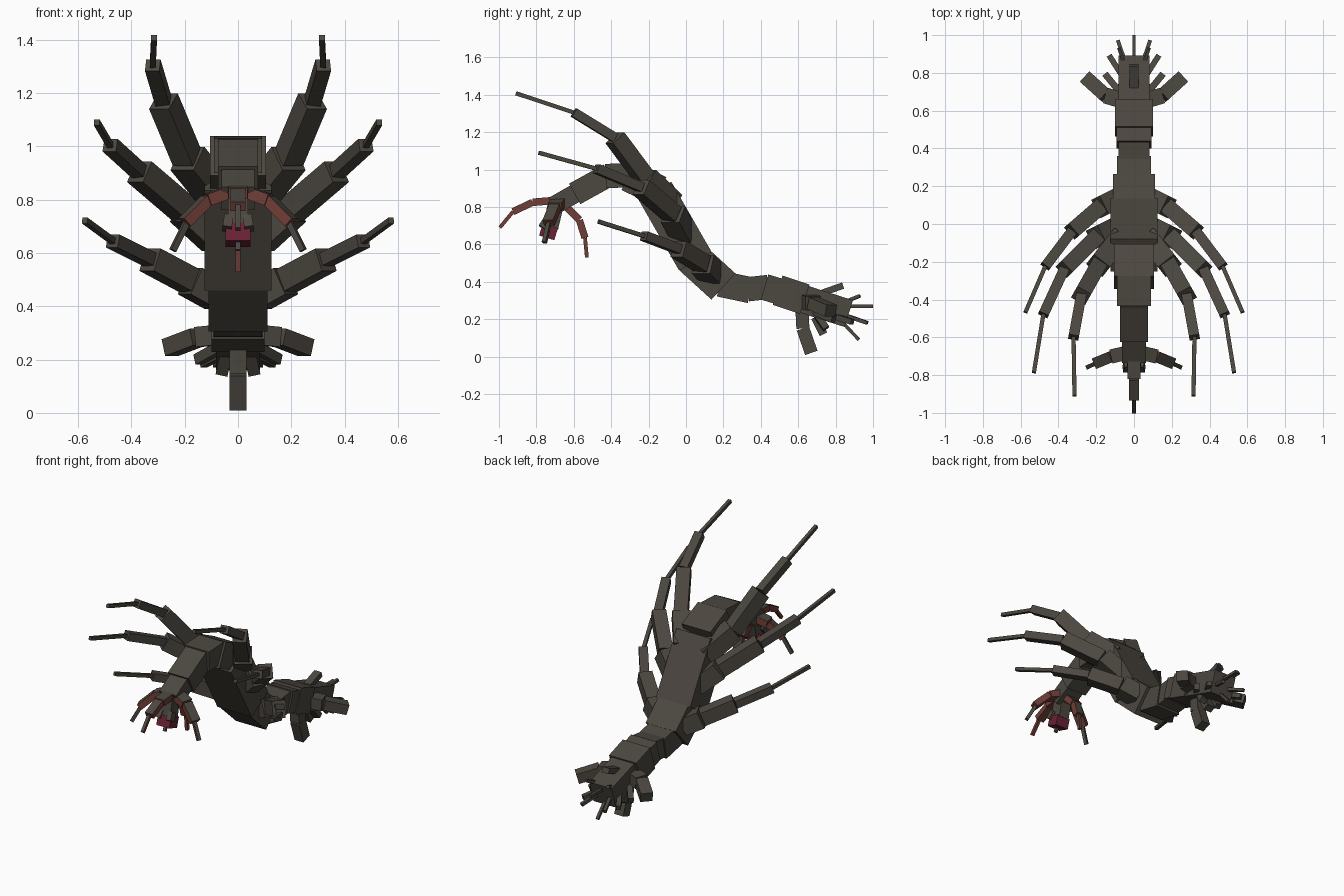
import bpy, bmesh
from mathutils import Vector, Matrix

if "Cube" in bpy.data.objects:
    bpy.data.objects.remove(bpy.data.objects["Cube"])


def material(name, rgb):
    m = bpy.data.materials.new(name)
    m.diffuse_color = (*rgb, 1)
    m.use_nodes = True
    m.node_tree.nodes["Principled BSDF"].inputs["Base Color"].default_value = m.diffuse_color
    return m


HIDE = material("grey brown hide", (0.072, 0.063, 0.051))
RED = material("rusty red flesh", (0.16, 0.048, 0.037))
CRIMSON = material("crimson mouth", (0.14, 0.016, 0.035))


def beam(name, a, b, w, t, mat=HIDE, out=(0, 0, 1), flesh=False):
    """Box from a to b, w wide and t thick along the outward direction."""
    a, b, out = Vector(a), Vector(b), Vector(out)
    d = (b - a).normalized()
    side = d.cross(out).normalized()
    up = side.cross(d)
    bm = bmesh.new()
    bmesh.ops.create_cube(bm, size=1)
    bmesh.ops.scale(bm, vec=(w, (b - a).length, t), verts=bm.verts)
    if flesh:  # outer face stays hide, the others are flesh
        for f in bm.faces:
            f.material_index = 0 if f.normal.z > 0.5 else 1
    rot = Matrix((side, d, up)).transposed().to_4x4()
    bmesh.ops.transform(bm, matrix=Matrix.Translation((a + b) / 2) @ rot, verts=bm.verts)
    me = bpy.data.meshes.new(name)
    bm.to_mesh(me)
    bm.free()
    me.materials.append(mat)
    if flesh:
        me.materials.append(RED)
    ob = bpy.data.objects.new(name, me)
    bpy.context.collection.objects.link(ob)


def limb(name, pts, sizes, **kw):
    for i, (w, t) in enumerate(sizes):
        beam(f"{name}_{i + 1}", pts[i], pts[i + 1], w, t, **kw)


def pair(name, pts, sizes, out=(0, 0, 1), **kw):
    for s, label in ((1, "right"), (-1, "left")):
        limb(f"{name}_{label}", [(s * x, y, z) for x, y, z in pts], sizes,
             out=(s * out[0], out[1], out[2]), **kw)


# spine blocks: start y z, end y z, width, thickness
spine = [
    ("tail_block", .62, .31, .87, .23, .165, .15),
    ("tail_collar", .49, .355, .635, .307, .20, .165),
    ("tail_joint", .42, .372, .51, .345, .185, .14),
    ("waist_link", .33, .36, .44, .372, .165, .13),
    ("waist", .18, .39, .345, .355, .18, .14),
    ("belly", .03, .53, .20, .375, .22, .19),
    ("torso", -.165, .885, .05, .51, .25, .20),
    ("shoulders", -.31, .965, -.14, .885, .21, .165),
    ("neck_base", -.43, .965, -.27, .972, .18, .13),
    ("neck", -.595, .87, -.41, .972, .15, .125),
    ("neck_tip", -.71, .805, -.57, .885, .125, .10),
]
for name, y0, z0, y1, z1, w, t in spine:
    beam(name, (0, y0, z0), (0, y1, z1), w, t)

# three pairs of long back limbs
rib = [(.11, .11), (.085, .09), (.055, .05), (.022, .022)]
pair("upper_limb", [(.08, -.08, .82), (.19, -.22, .955), (.28, -.38, 1.17),
                    (.32, -.60, 1.305), (.315, -.91, 1.408)], rib)
pair("middle_limb", [(.08, -.01, .65), (.20, -.07, .76), (.37, -.24, .905),
                     (.48, -.48, 1.005), (.53, -.787, 1.09)], rib)
pair("lower_limb", [(.08, .14, .44), (.18, .09, .495), (.33, -.04, .575),
                    (.47, -.225, .645), (.575, -.468, .722)], rib)

# head, mouth and eyes
beam("head", (0, -.69, .84), (0, -.725, .69), .075, .085, out=(0, -1, 0))
beam("mouth", (0, -.725, .70), (0, -.745, .635), .095, .085, CRIMSON, out=(0, -1, 0))
beam("proboscis", (0, -.75, .65), (0, -.765, .61), .018, .018, out=(0, -1, 0))
pair("eye", [(.035, -.74, .735), (.042, -.77, .69)], [(.035, .04)], out=(0, -1, 0))

# curved red tendrils around the head
tendril = [(.07, .04), (.055, .038), (.02, .02)]
limb("front_tendril", [(0, -.70, .835), (0, -.82, .825), (0, -.925, .775),
                       (0, -.995, .69)], tendril, flesh=True)
limb("rear_tendril", [(0, -.66, .82), (0, -.57, .73), (0, -.54, .635),
                      (0, -.53, .53)], tendril, out=(0, 1, .3), flesh=True)
pair("side_tendril", [(.03, -.68, .83), (.115, -.70, .80), (.20, -.735, .715)],
     [(.075, .045), (.06, .04)], flesh=True)
pair("side_tendril_tip", [(.185, -.73, .73), (.245, -.757, .61)], [(.022, .022)])

# tail claws
limb("lower_claw", [(0, .62, .25), (0, .625, .15), (0, .67, .02)],
     [(.065, .07), (.065, .07)], out=(0, 1, 0))
pair("side_claw", [(.05, .65, .295), (.15, .68, .285), (.255, .775, .245)],
     [(.085, .075), (.075, .065)])
beam("top_claw", (0, .67, .32), (0, .84, .38), .05, .035)
beam("under_claw", (0, .69, .21), (0, .735, .12), .06, .045, out=(0, 1, 0))

# tail spikes
beam("middle_spike", (0, .84, .27), (0, 1.0, .27), .018, .018)
beam("low_spike", (0, .83, .19), (0, .925, .09), .018, .018)
pair("long_spike", [(.04, .84, .225), (.085, .97, .18)], [(.02, .02)])
pair("upper_spike", [(.04, .82, .28), (.08, .93, .325)], [(.018, .018)])
pair("wide_spike", [(.06, .78, .22), (.13, .89, .185)], [(.03, .03)])
pair("under_spike", [(.045, .70, .22), (.06, .75, .15)], [(.045, .035)], out=(0, 1, 0))
pair("flank_spike", [(.06, .68, .25), (.15, .79, .20)], [(.035, .04)])
